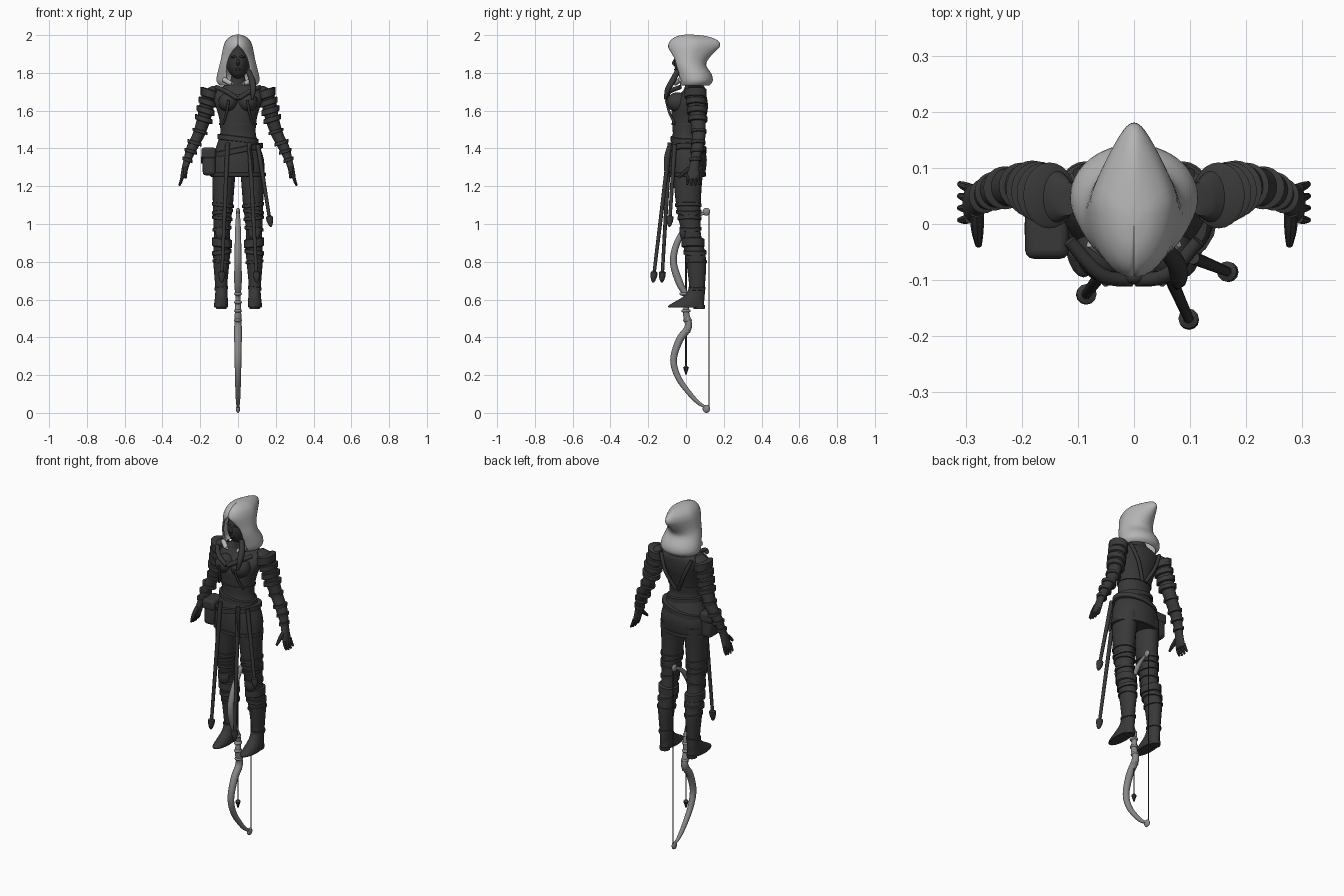
import bpy, bmesh, math
from mathutils import Vector, Matrix

if "Cube" in bpy.data.objects:
    bpy.data.objects.remove(bpy.data.objects["Cube"])
parts = []


def material(name, value):
    m = bpy.data.materials.new(name)
    m.use_nodes = True
    col = (value, value, value, 1)
    m.diffuse_color = col
    m.node_tree.nodes["Principled BSDF"].inputs["Base Color"].default_value = col
    return m


LEATHER = material("dark leather", 0.04)
SKIN = material("shadowed skin", 0.035)
CLOTH = material("pale hood cloth", 0.46)
WOOD = material("grey bow wood", 0.25)


def finish(name, bm, mat, mirror=False):
    bmesh.ops.recalc_face_normals(bm, faces=bm.faces)
    me = bpy.data.meshes.new(name)
    bm.to_mesh(me)
    bm.free()
    me.materials.append(mat)
    ob = bpy.data.objects.new(name, me)
    bpy.context.collection.objects.link(ob)
    if mirror:
        ob.modifiers.new("mirror", "MIRROR")
    parts.append(ob)
    return ob


def smooth(pts, k=4):
    """Catmull-Rom resampling of tuples of any length."""
    out = []
    for i in range(len(pts) - 1):
        a, b, c, d = (pts[max(0, min(len(pts) - 1, i + j))] for j in (-1, 0, 1, 2))
        for s in range(k):
            t = s / k
            out.append(tuple(q + 0.5 * t * (r - p + t * (2 * p - 5 * q + 4 * r - w + t * (3 * (q - r) + w - p)))
                             for p, q, r, w in zip(a, b, c, d)))
    return out + [pts[-1]]


def skin_rings(bm, rings, closed=True, caps=True):
    vs = [[bm.verts.new(p) for p in r] for r in rings]
    n = len(vs[0])
    for a, b in zip(vs, vs[1:]):
        for i in range(n if closed else n - 1):
            j = (i + 1) % n
            bm.faces.new((a[i], a[j], b[j], b[i]))
    if caps:
        bm.faces.new(vs[0])
        bm.faces.new(vs[-1])


def loft(name, secs, mat, mirror=False, n=24, tilt=0):
    """Stack of level ellipses: (x, y, z, rx, ry)."""
    bm = bmesh.new()
    rings = []
    for x, y, z, rx, ry in secs:
        ang = [2 * math.pi * i / n for i in range(n)]
        rings.append([(x + rx * math.cos(a), y + ry * math.sin(a), z + tilt * rx * math.cos(a)) for a in ang])
    skin_rings(bm, rings)
    return finish(name, bm, mat, mirror)


def band(name, prof, z, h, grow, mirror=False, tilt=0, mat=LEATHER):
    """Strap hugging a lofted profile at height z."""
    for a, b in zip(prof, prof[1:]):
        if b[2] <= z <= a[2]:
            t = (a[2] - z) / (a[2] - b[2])
            x, y, _, rx, ry = (p + (q - p) * t for p, q in zip(a, b))
            secs = [(x, y, z + dz * h, rx + g, ry + g) for dz, g in
                    ((.5, 0), (.4, grow), (-.4, grow), (-.5, 0))]
            return loft(name, secs, mat, mirror, tilt=tilt)


def tube(name, pts, mat, mirror=False, n=10, k=4, flat=1):
    """Round tube along (x, y, z, r) points."""
    pts = smooth(pts, k) if k > 1 else pts
    bm = bmesh.new()
    rings = []
    for i, p in enumerate(pts):
        d = Vector(pts[min(i + 1, len(pts) - 1)][:3]) - Vector(pts[max(i - 1, 0)][:3])
        ref = Vector((1, 0, 0)) if abs(d.normalized().x) < 0.9 else Vector((0, 1, 0))
        v = d.cross(ref).normalized()
        u = v.cross(d).normalized()
        rings.append([Vector(p[:3]) + p[3] * (u * math.cos(a) * flat + v * math.sin(a))
                      for a in (2 * math.pi * j / n for j in range(n))])
    skin_rings(bm, rings)
    return finish(name, bm, mat, mirror)


def ball(name, c, r, mat, mirror=False):
    bm = bmesh.new()
    bmesh.ops.create_uvsphere(bm, u_segments=24, v_segments=14, radius=1,
                              matrix=Matrix.Translation(c) @ Matrix.Diagonal((*r, 1)))
    return finish(name, bm, mat, mirror)


def box(name, c, s, mat, bevel=0.01):
    bm = bmesh.new()
    bmesh.ops.create_cube(bm, size=1, matrix=Matrix.Translation(c) @ Matrix.Diagonal((*s, 1)))
    ob = finish(name, bm, mat)
    m = ob.modifiers.new("bevel", "BEVEL")
    m.width, m.segments = bevel, 3


# Torso and tunic
torso = smooth([(0, .03, 1.79, .034, .036), (0, .04, 1.745, .05, .045), (0, .047, 1.715, .11, .057),
                (0, .035, 1.68, .132, .073), (0, .015, 1.63, .12, .088), (0, .005, 1.56, .1, .08),
                (0, 0, 1.48, .094, .07), (0, .005, 1.42, .112, .085), (0, .01, 1.34, .137, .1),
                (0, .005, 1.25, .142, .093)])
loft("tunic", torso, LEATHER, n=40)
ball("bust", (.052, -.045, 1.645), (.052, .058, .052), LEATHER, True)
band("waist_belt", torso, 1.45, .03, .008, tilt=-.12)
band("hip_belt", torso, 1.39, .032, .01, tilt=.2)
band("tunic_hem", torso, 1.262, .022, .006)
band("corset_edge", torso, 1.53, .012, .004)
tube("lapel", [(.115, -.03, 1.725, .012), (.06, -.09, 1.70, .013), (.005, -.1, 1.665, .012)], LEATHER, True)
tube("chest_strap", [(.05, -.105, 1.655, .007), (.06, -.088, 1.59, .007), (.08, -.06, 1.53, .006)], LEATHER, True)
tube("back_strap", [(.1, .09, 1.715, .01), (.06, .107, 1.62, .01), (.01, .083, 1.52, .01)], LEATHER, True)
ball("chest_clasp", (0, -.095, 1.672), (.02, .012, .017), LEATHER)
tube("belt_tail", [(.06, -.085, 1.42, .012), (.075, -.105, 1.35, .012), (.08, -.105, 1.27, .01)], LEATHER, flat=.5)

# Arms
arm = smooth([(.12, .045, 1.73, .02, .03), (.147, .05, 1.70, .037, .05), (.163, .055, 1.64, .04, .047),
              (.18, .062, 1.56, .037, .041), (.205, .068, 1.48, .034, .036), (.24, .062, 1.41, .032, .032),
              (.267, .05, 1.34, .021, .025), (.279, .042, 1.30, .018, .028), (.289, .038, 1.26, .015, .033),
              (.295, .036, 1.24, .011, .03)])
loft("arm", arm, LEATHER, True)
for i, (z, h, g) in enumerate(((1.69, .05, .008), (1.645, .035, .007), (1.6, .035, .009), (1.555, .03, .01),
                               (1.49, .018, .005), (1.43, .02, .005), (1.385, .02, .005), (1.34, .02, .006))):
    band(f"arm_band_{i}", arm, z, h, g, True, tilt=.3)
for i in range(4):
    y = .01 + i * .018
    tip = 1.2 + .006 * abs(i - 1.5)
    tube(f"finger_{i}", [(.293, y, 1.255, .009), (.302, y * 1.1 - .003, 1.225, .008),
                         (.311, y * 1.2 - .005, tip, .005)], LEATHER, True, n=8, k=3)
tube("thumb", [(.28, .02, 1.295, .013), (.279, -.012, 1.27, .011), (.277, -.038, 1.245, .006)], LEATHER, True, n=8)

# Legs and boots
leg = smooth([(.072, .012, 1.31, .062, .082), (.077, .01, 1.2, .058, .073), (.08, .013, 1.1, .053, .065),
              (.084, .02, 1.01, .046, .056), (.085, .03, .94, .043, .05), (.086, .045, .86, .045, .054),
              (.088, .055, .79, .042, .052), (.089, .058, .7, .034, .044), (.088, .058, .62, .03, .037),
              (.088, .06, .57, .029, .036)])
loft("leg", leg, LEATHER, True)
for i, (z, h, g) in enumerate(((1.1, .02, .005), (1.065, .02, .006), (1.03, .02, .006), (.975, .02, .006),
                               (.9, .05, .009), (.85, .025, .007), (.8, .016, .005), (.66, .016, .005))):
    band(f"leg_band_{i}", leg, z, h, g, True, tilt=.12 * (-1) ** i)
ball("knee_pad", (.086, -.012, .955), (.034, .022, .042), LEATHER, True)
loft("boot_foot", smooth([(.088, .058, .66, .032, .042), (.088, .045, .62, .033, .054),
                          (.089, .018, .588, .036, .078), (.09, .001, .568, .037, .094),
                          (.09, .001, .558, .035, .093)]), LEATHER, True)
loft("boot_heel", [(.088, .07, .57, .028, .031), (.088, .07, .55, .027, .029)], LEATHER, True)

# Head, hair and braid
ball("head", (0, -.003, 1.855), (.052, .06, .085), SKIN)
ball("hair", (0, .02, 1.865), (.066, .068, .09), LEATHER)
tube("nose", [(0, -.058, 1.875, .004), (0, -.068, 1.85, .008), (0, -.06, 1.843, .006)], SKIN, k=2)
ball("brow", (.02, -.053, 1.885), (.018, .008, .006), SKIN, True)
ball("lips", (0, -.055, 1.818), (.014, .008, .006), SKIN)
tube("braid", [(.055, -.045, 1.81, .014), (.075, -.07, 1.76, .017), (.08, -.098, 1.71, .015),
               (.075, -.11, 1.66, .006)], LEATHER)

# Hood: (z, front y, back y, half width, opening half angle)
hood = smooth([(2.0, 0, .03, .008, 0), (1.992, -.045, .105, .035, 0), (1.972, -.078, .163, .06, 0),
               (1.945, -.092, .178, .073, .03), (1.92, -.09, .158, .079, .32), (1.88, -.078, .12, .086, .6),
               (1.84, -.068, .104, .095, .68), (1.79, -.052, .134, .108, .6), (1.755, -.042, .138, .11, .5),
               (1.735, -.035, .12, .095, .42)], 3)
bm = bmesh.new()
rings = []
for z, yf, yb, w, gap in hood:
    pinch = .5 * max(0, min(1, (z - 1.84) / .1))
    ring = []
    for i in range(41):
        a = max(gap, 0.002) + (2 * math.pi - 2 * max(gap, 0.002)) * i / 40
        back = max(0, -math.cos(a))
        ring.append((w * math.sin(a) * (1 - pinch * back), (yf + yb) / 2 - (yb - yf) / 2 * math.cos(a), z))
    rings.append(ring)
skin_rings(bm, rings, closed=False, caps=False)
bm.faces.new(bm.verts[:41] if not bm.verts.ensure_lookup_table() else [])
hood_ob = finish("hood", bm, CLOTH)
mod = hood_ob.modifiers.new("thickness", "SOLIDIFY")
mod.thickness, mod.offset = .006, 0
tube("collar_fold", [(.075, -.03, 1.765, .014), (.04, -.055, 1.745, .012), (.022, -.06, 1.74, .004)], CLOTH, True)

# Side pouch
box("pouch", (-.153, -.008, 1.325), (.068, .1, .135), LEATHER, .018)
box("pouch_flap", (-.155, -.008, 1.375), (.078, .108, .06), LEATHER, .015)
box("pouch_buckle", (-.191, -.008, 1.34), (.008, .025, .04), LEATHER, .003)

# Hanging shafts with heavy tips
for name, top, end in (("left_front", (.06, -.085, 1.43), (.1, -.175, .69)),
                       ("right_front", (-.055, -.085, 1.43), (-.087, -.128, .69)),
                       ("left_side", (.105, -.06, 1.42), (.174, -.088, .985))):
    a, b = Vector(top), Vector(end)
    d = (b - a).normalized()
    stations = [(0, .012), ((b - a).length - .06, .009), ((b - a).length - .055, .018),
                ((b - a).length - .035, .018), ((b - a).length - .01, .011), ((b - a).length, .004)]
    tube(name + "_shaft", [(*(a + d * s), r) for s, r in stations], LEATHER, n=12, k=1)

# Bow, string and nocked arrow
bow = [(0, .105, 1.06, .007), (0, .065, 1.045, .01), (0, .015, 1.0, .014), (0, -.045, .905, .017),
       (0, -.067, .8, .019), (0, -.035, .69, .02), (0, .003, .61, .014), (0, .0, .53, .017),
       (0, .012, .455, .02), (0, -.035, .385, .02), (0, -.066, .28, .018), (0, -.04, .185, .016),
       (0, .025, .095, .013), (0, .07, .05, .01), (0, .105, .03, .007)]
tube("bow", bow, WOOD, n=14, k=5)
for z in (1.065, .021):
    ball("bow_tip", (0, .108, z), (.011, .02, .021), WOOD)
for y, z in ((-.01, .63), (.0, .585), (0, .54), (.008, .49), (.0, .43)):
    ball("bow_grip_ring", (0, y, z), (.021, .025, .011), WOOD)
tube("bow_string", [(0, .121, 1.06, .0025), (0, .121, .025, .0025)], LEATHER, n=6, k=1)
tube("arrow_shaft", [(0, 0, .85, .004), (0, 0, .23, .004)], LEATHER, n=8, k=1)
tube("arrow_head", [(0, 0, .25, .005), (0, 0, .24, .015), (0, 0, .2, .002)], LEATHER, n=8, k=1)

bpy.ops.object.select_all(action="DESELECT")
for ob in parts:
    ob.select_set(True)
bpy.context.view_layer.objects.active = parts[0]
bpy.ops.object.shade_smooth_by_angle(angle=math.radians(40))
